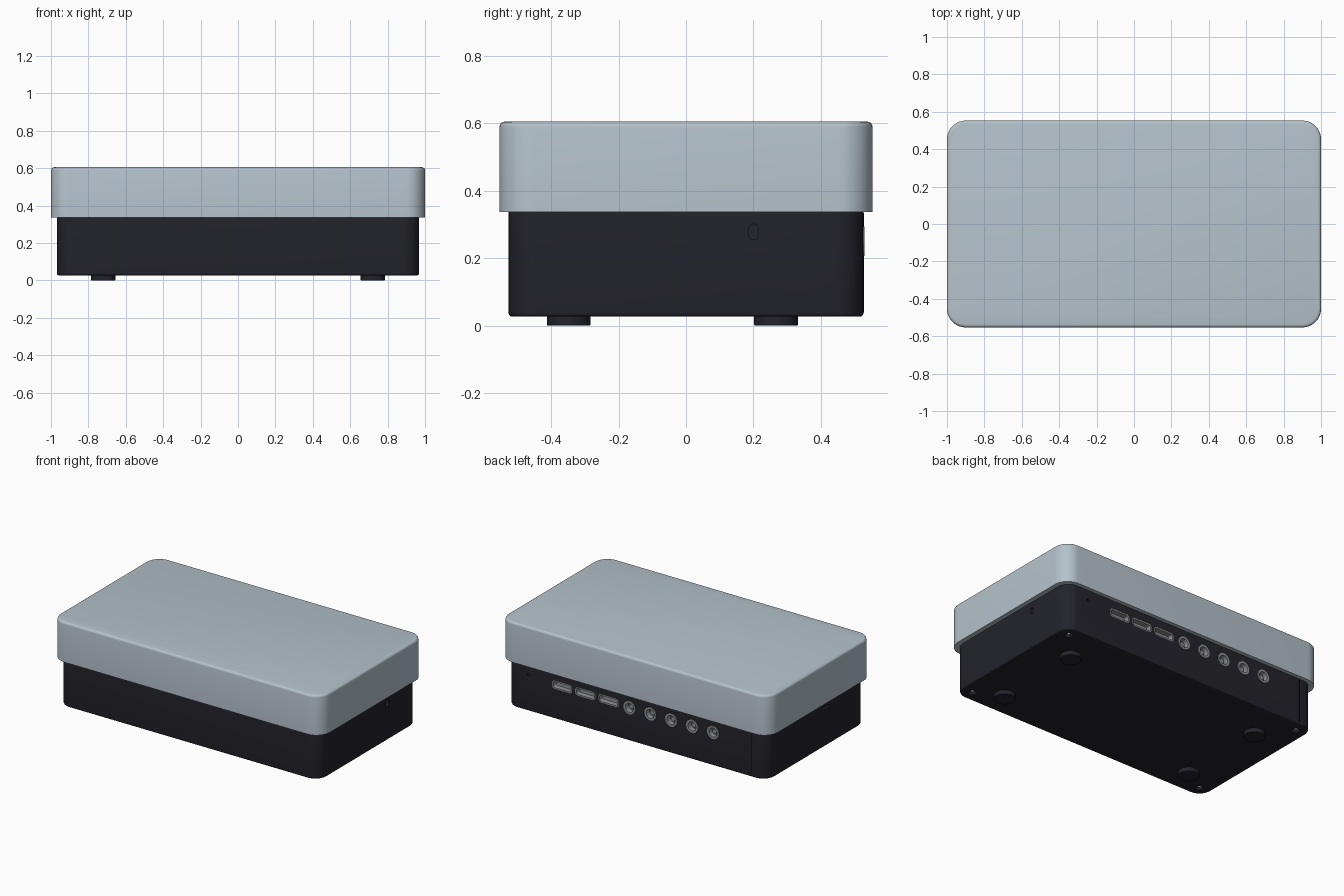
import bpy, bmesh, math
from mathutils import Matrix, Vector

cube = bpy.data.objects.get("Cube")
if cube:
    bpy.data.objects.remove(cube, do_unlink=True)


def material(name, rgb):
    m = bpy.data.materials.new(name)
    m.use_nodes = True
    col = (*rgb, 1)
    m.diffuse_color = col
    m.node_tree.nodes["Principled BSDF"].inputs["Base Color"].default_value = col
    return m


SILVER = material("silver blue", (0.46, 0.54, 0.60))
DARK = material("charcoal", (0.017, 0.017, 0.025))
STEEL = material("port steel", (0.28, 0.29, 0.30))
SHADE = material("port interior", (0.10, 0.10, 0.11))
BLACK = material("black seam", (0.006, 0.006, 0.008))


def finish(bm, name, mats, smooth=True):
    bmesh.ops.recalc_face_normals(bm, faces=bm.faces)
    me = bpy.data.meshes.new(name)
    bm.to_mesh(me)
    bm.free()
    for m in mats:
        me.materials.append(m)
    ob = bpy.data.objects.new(name, me)
    bpy.context.collection.objects.link(ob)
    if smooth:
        shade(ob)
    return ob


def select(ob):
    bpy.ops.object.select_all(action='DESELECT')
    ob.select_set(True)
    bpy.context.view_layer.objects.active = ob


def shade(ob):
    select(ob)
    bpy.ops.object.shade_smooth_by_angle(angle=math.radians(32))


def rounded_box(name, w, d, z0, z1, radius, edge, edge_z, mat):
    """Box with rounded upright corners and one softened rim at edge_z."""
    bm = bmesh.new()
    bmesh.ops.create_cube(bm, size=1)
    for v in bm.verts:
        v.co = Vector((v.co.x * w, v.co.y * d, z1 if v.co.z > 0 else z0))
    upright = [e for e in bm.edges if abs(e.verts[0].co.z - e.verts[1].co.z) > 0.01]
    bmesh.ops.bevel(bm, geom=upright, offset=radius, segments=10, profile=0.5, affect='EDGES')
    rim = [e for e in bm.edges if all(abs(v.co.z - edge_z) < 1e-4 for v in e.verts)]
    bmesh.ops.bevel(bm, geom=rim, offset=edge, segments=4, profile=0.5, affect='EDGES')
    return finish(bm, name, [mat], False)


def outline(w, h, r, steps=8):
    """Rounded rectangle in the local XZ plane; a circle when r is half of w."""
    pts = []
    for q, (sx, sz) in enumerate([(1, 1), (-1, 1), (-1, -1), (1, -1)]):
        for i in range(steps):
            a = (q + (i + 0.5) / steps) * math.pi / 2
            pts.append((sx * (w / 2 - r) + r * math.cos(a), sz * (h / 2 - r) + r * math.sin(a)))
    return pts


def loft(bm, sections, frame):
    """Join outlines (points, depth); the last one is capped."""
    rings = [[bm.verts.new(frame @ Vector((x, y, z))) for x, z in pts] for pts, y in sections]
    n = len(rings[0])
    for a, b in zip(rings, rings[1:]):
        for i in range(n):
            bm.faces.new((a[i], a[(i + 1) % n], b[(i + 1) % n], b[i]))
    cap = bm.faces.new(rings[-1])
    return rings, cap


def cut(bm, frame, w, h, r, depth):
    pts = outline(w, h, r)
    rings, _ = loft(bm, [(pts, 0.03), (pts, -depth)], frame)
    bm.faces.new(list(reversed(rings[0])))


def fitting(name, frame, w, h, r, wall, depth, floor, lip=0.0):
    """Hollow collar sitting in a recess, with a closed floor."""
    inner = outline(w - 2 * wall, h - 2 * wall, r - wall)
    outer = outline(w, h, r)
    bm = bmesh.new()
    _, cap = loft(bm, [(outer, -depth), (outer, lip), (inner, lip), (inner, -depth * 0.8)], frame)
    cap.material_index = 1
    return finish(bm, name, [STEEL, floor])


# Main shells
BACK, SIDE = 0.526, 0.968
cover = rounded_box("top_cover", 2.0, 1.106, 0.337, 0.605, 0.1, 0.016, 0.605, SILVER)
shade(cover)
base = rounded_box("lower_body", 2 * SIDE, 2 * BACK, 0.027, 0.345, 0.085, 0.01, 0.027, DARK)

# Recesses for ports, lock slots and screws
cutter = bmesh.new()
back_at = lambda x, z: Matrix.Translation((x, BACK, z))
under_at = lambda x, y: Matrix.Translation((x, y, 0.027)) @ Matrix.Rotation(-math.pi / 2, 4, 'X')

for i in range(3):
    f = back_at(0.552 - 0.173 * i, 0.255)
    cut(cutter, f, 0.15, 0.056, 0.02, 0.05)
    fitting(f"flat_port_{i + 1}", f, 0.15, 0.056, 0.02, 0.008, 0.045, STEEL)

for i in range(5):
    f = back_at(0.05 - 0.155 * i, 0.25)
    cut(cutter, f, 0.09, 0.09, 0.045, 0.05)
    fitting(f"round_jack_{i + 1}", f, 0.088, 0.088, 0.044, 0.014, 0.04, SHADE, 0.003)
    # Contact in the middle of the jack
    bm = bmesh.new()
    loft(bm, [(outline(0.03, 0.03, 0.015), -0.035), (outline(0.03, 0.03, 0.015), -0.015)], f)
    finish(bm, f"jack_contact_{i + 1}", [STEEL])

cut(cutter, back_at(0.80, 0.27), 0.018, 0.018, 0.009, 0.03)
right_side = Matrix.Translation((SIDE, 0.2, 0.278)) @ Matrix.Rotation(-math.pi / 2, 4, 'Z')
cut(cutter, right_side, 0.026, 0.046, 0.012, 0.02)
left_side = Matrix.Translation((-SIDE, -0.1, 0.285)) @ Matrix.Rotation(math.pi / 2, 4, 'Z')
cut(cutter, left_side, 0.08, 0.014, 0.006, 0.02)

for sx in (-1, 1):
    for sy in (-1, 1):
        f = under_at(sx * 0.89, sy * 0.45)
        cut(cutter, f, 0.05, 0.05, 0.025, 0.03)
        side = "left" if sx > 0 else "right"
        end = "back" if sy > 0 else "front"
        fitting(f"screw_{end}_{side}", f @ Matrix.Translation((0, -0.012, 0)),
                0.036, 0.036, 0.018, 0.008, 0.015, SHADE)

cut_ob = finish(cutter, "recess_cutter", [DARK], False)
cut_ob.hide_render = True
mod = base.modifiers.new("recesses", 'BOOLEAN')
mod.operation = 'DIFFERENCE'
mod.solver = 'EXACT'
mod.object = cut_ob
select(base)
bpy.ops.object.modifier_apply(modifier=mod.name)
bpy.data.objects.remove(cut_ob, do_unlink=True)
shade(base)

# Feet
for x in (-0.72, 0.72):
    for y in (-0.348, 0.267):
        bm = bmesh.new()
        foot = outline(0.13, 0.13, 0.065)
        sole = outline(0.126, 0.126, 0.063)
        loft(bm, [(foot, -0.005), (foot, 0.024), (sole, 0.027)], under_at(x, y))
        finish(bm, f"foot_{'front' if y < 0 else 'back'}_{'left' if x > 0 else 'right'}", [DARK])

# Panel seam on the back
bm = bmesh.new()
bmesh.ops.create_cube(bm, size=1, matrix=Matrix.Translation((-0.855, BACK, 0.187))
                      @ Matrix.Diagonal((0.005, 0.003, 0.295, 1)))
finish(bm, "back_panel_seam", [BLACK], False)
